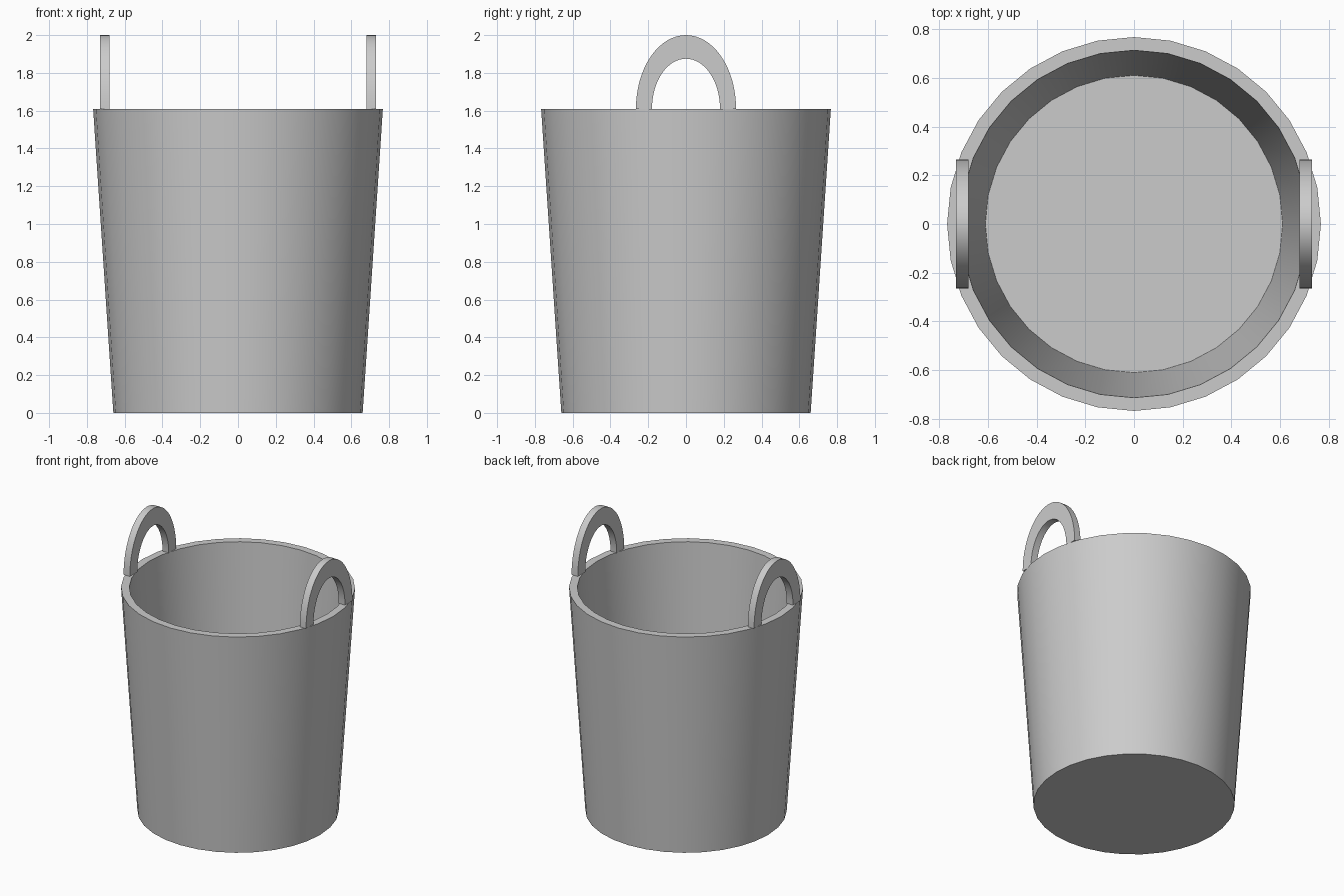
import bpy, bmesh
from math import sin, cos, pi

if "Cube" in bpy.data.objects:
    bpy.data.objects.remove(bpy.data.objects["Cube"])

RIM = 1.61


def finish(bm, name):
    bmesh.ops.recalc_face_normals(bm, faces=bm.faces)
    me = bpy.data.meshes.new(name)
    bm.to_mesh(me)
    bm.free()
    ob = bpy.data.objects.new(name, me)
    bpy.context.collection.objects.link(ob)
    bpy.ops.object.select_all(action='DESELECT')
    ob.select_set(True)
    bpy.context.view_layer.objects.active = ob
    bpy.ops.object.shade_smooth_by_angle()
    return ob


# Tapered bucket: outer wall, rim, inner wall and floor, 32 sides
bm = bmesh.new()
N = 32
profile = [(0.66, 0), (0.767, RIM), (0.713, RIM), (0.61, 0.06)]
rings = [[bm.verts.new((r * cos(2 * pi * i / N), r * sin(2 * pi * i / N), z))
          for i in range(N)] for r, z in profile]
for a, b in zip(rings, rings[1:]):
    for i in range(N):
        j = (i + 1) % N
        bm.faces.new((a[i], a[j], b[j], b[i]))
bm.faces.new(rings[0])
bm.faces.new(rings[-1])
finish(bm, "bucket_body")


# Arched handles: half-elliptical bands standing on the rim
def handle(name, x0, x1, steps=32):
    bm = bmesh.new()
    section = [(x0, 0.265, 0.39), (x1, 0.265, 0.39),
               (x1, 0.18, 0.265), (x0, 0.18, 0.265)]
    loops = [[bm.verts.new((x, w * cos(pi * k / steps), RIM + h * sin(pi * k / steps)))
              for x, w, h in section] for k in range(steps + 1)]
    for a, b in zip(loops, loops[1:]):
        for i in range(4):
            j = (i + 1) % 4
            bm.faces.new((a[i], a[j], b[j], b[i]))
    bm.faces.new(loops[0])
    bm.faces.new(loops[-1])
    finish(bm, name)


for side, name in ((1, "right_handle"), (-1, "left_handle")):
    handle(name, side * 0.68, side * 0.73)
